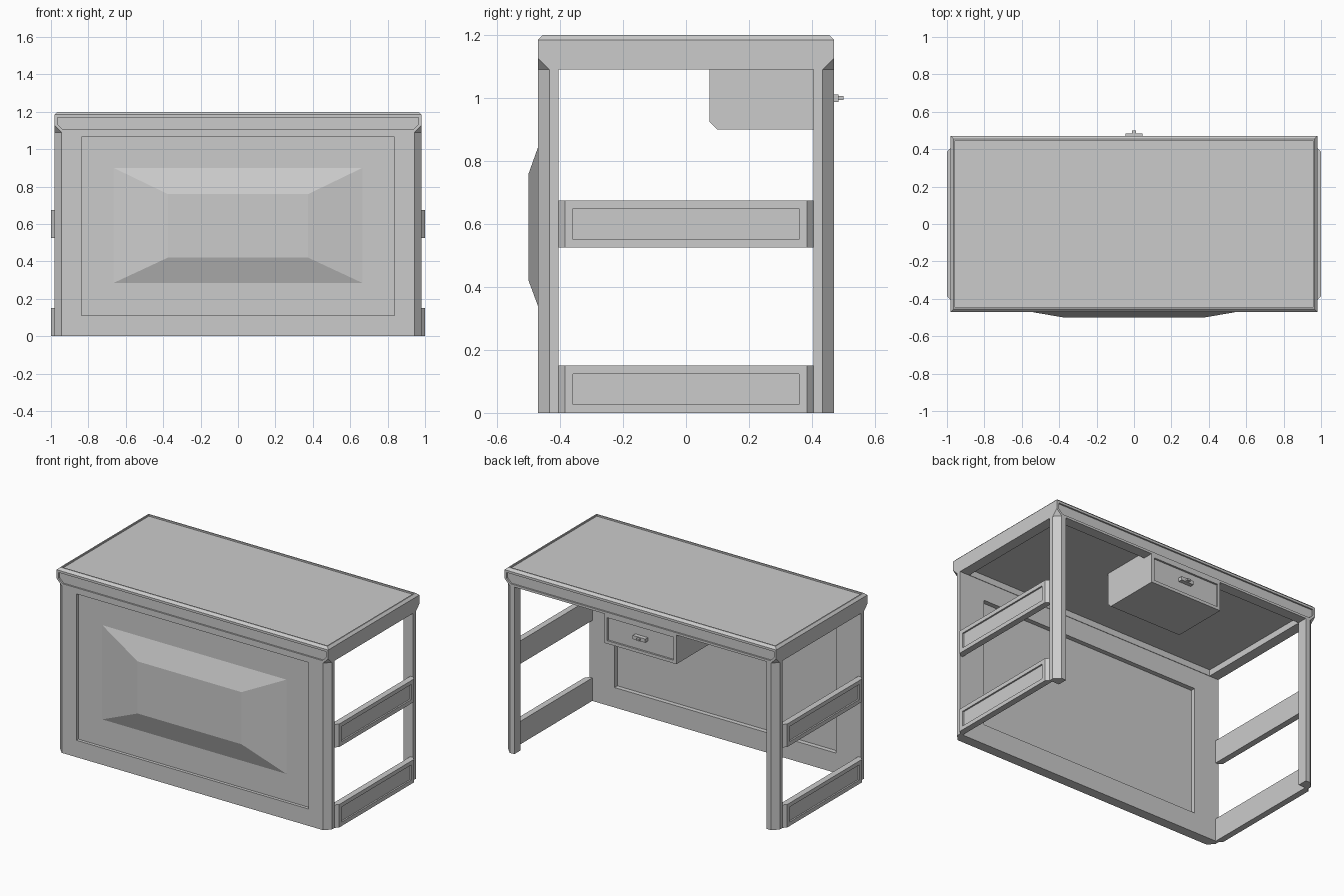
import bpy, bmesh
from mathutils import Vector

cube = bpy.data.objects.get("Cube")
if cube:
    bpy.data.objects.remove(cube, do_unlink=True)

grey = bpy.data.materials.new("light grey")
grey.use_nodes = True
grey.diffuse_color = (0.6, 0.6, 0.6, 1)
grey.node_tree.nodes["Principled BSDF"].inputs["Base Color"].default_value = (0.6, 0.6, 0.6, 1)

W, D, H = 0.98, 0.47, 1.09      # half width, half depth, height under the top
INNER_X, INNER_Y = 0.91, 0.405  # inner sides of the legs
CUT = 0.037                     # corner chamfer


def finish(bm, name):
    bmesh.ops.recalc_face_normals(bm, faces=bm.faces)
    mesh = bpy.data.meshes.new(name)
    bm.to_mesh(mesh)
    bm.free()
    mesh.materials.append(grey)
    obj = bpy.data.objects.new(name, mesh)
    bpy.context.collection.objects.link(obj)
    return obj


def prism(points, axis, low, high):
    """Extrude a 2D outline along an axis; the outline uses the other two axes in order."""
    bm = bmesh.new()
    others = [i for i in range(3) if i != axis]
    verts = []
    for p in points:
        co = [0, 0, 0]
        co[others[0]], co[others[1]], co[axis] = p[0], p[1], low
        verts.append(bm.verts.new(co))
    base = bm.faces.new(verts)
    top = bmesh.ops.extrude_face_region(bm, geom=[base], use_keep_orig=True)
    shift = Vector((0, 0, 0))
    shift[axis] = high - low
    moved = [g for g in top["geom"] if isinstance(g, bmesh.types.BMVert)]
    bmesh.ops.translate(bm, verts=moved, vec=shift)
    bmesh.ops.recalc_face_normals(bm, faces=bm.faces)
    return bm


def rect(a0, a1, b0, b1):
    return [(a0, b0), (a1, b0), (a1, b1), (a0, b1)]


def facing(bm, direction):
    """The biggest face turned towards a direction."""
    d = Vector(direction)
    return max((f for f in bm.faces if f.normal.dot(d) > 0.99), key=lambda f: f.calc_area())


def recess(bm, direction, border, depth, area=None):
    """Sink a panel with straight walls; area overrides its x and z limits."""
    face = facing(bm, direction)
    bmesh.ops.inset_individual(bm, faces=[face], thickness=border, use_even_offset=True)
    if area:
        x0, x1, z0, z1 = area
        mid = face.calc_center_median()
        for v in face.verts:
            v.co.x = x0 if v.co.x < mid.x else x1
            v.co.z = z0 if v.co.z < mid.z else z1
    shift = Vector(direction) * -depth
    bmesh.ops.inset_individual(bm, faces=[face], thickness=0)
    bmesh.ops.translate(bm, verts=list(face.verts), vec=shift)
    bm.normal_update()


# Table top: bevelled slab with clipped lower corners and sunken panels
bm = prism(rect(-W, W, -D, D), 2, H, 1.2)
rim = [e for e in bm.edges if all(v.co.z > 1.19 for v in e.verts)]
bmesh.ops.bevel(bm, geom=rim, offset=0.015, segments=1, affect='EDGES')
for sx in (-1, 1):
    for sy in (-1, 1):
        normal = Vector((sx, sy, -1))
        point = Vector((sx * W, sy * (D - CUT), H))
        cut = bmesh.ops.bisect_plane(bm, geom=bm.verts[:] + bm.edges[:] + bm.faces[:],
                                     plane_co=point, plane_no=normal, clear_outer=True)
        bmesh.ops.contextual_create(bm, geom=[g for g in cut["geom_cut"]
                                              if isinstance(g, bmesh.types.BMEdge)])
bmesh.ops.recalc_face_normals(bm, faces=bm.faces)
recess(bm, (0, 0, 1), 0.008, 0.01)
recess(bm, (0, -1, 0), 0.015, 0.01)
recess(bm, (0, 1, 0), 0.015, 0.01)
recess(bm, (0, 0, -1), 0.068, 0.04)
finish(bm, "table_top")

# Front panel with clipped corners, sunk on both sides
outline = [(-W, -INNER_Y), (-W, CUT - D), (CUT - W, -D),
           (W - CUT, -D), (W, CUT - D), (W, -INNER_Y)]
bm = prism(outline, 2, 0, H)
recess(bm, (0, -1, 0), 0.02, 0.02, (-0.838, 0.838, 0.11, 1.065))
recess(bm, (0, 1, 0), 0.02, 0.03, (-0.8, 0.8, 0.13, 0.965))
finish(bm, "front_panel")

# Raised truncated pyramid on the front
bm = prism(rect(-0.665, 0.665, 0.285, 0.9), 1, -0.45, -0.5)
for v in bm.verts:
    if v.co.y < -0.48:
        v.co.x = 0.375 if v.co.x > 0 else -0.375
        v.co.z = 0.76 if v.co.z > 0.5 else 0.42
finish(bm, "front_raised_panel")

# Back legs and side rails
for side, s in (("left", 1), ("right", -1)):
    leg = [(s * INNER_X, INNER_Y), (s * W, INNER_Y), (s * W, D - CUT),
           (s * (W - CUT), D), (s * INNER_X, D)]
    finish(prism(leg, 2, 0, H), "back_leg_" + side)
    for level, z in (("lower", 0), ("upper", 0.525)):
        rail = [(s * 0.96, -INNER_Y), (s * W, -INNER_Y), (s, -0.385),
                (s, 0.385), (s * W, INNER_Y), (s * 0.96, INNER_Y)]
        bm = prism(rail, 2, z, z + 0.15)
        recess(bm, (s, 0, 0), 0.026, 0.01)
        finish(bm, level + "_rail_" + side)

# Drawer with a clipped lower edge and a sunken face
side_outline = [(0.075, 1.13), (0.075, 0.925), (0.1, 0.9), (D, 0.9), (D, 1.09), (D - 0.06, 1.13)]
bm = prism(side_outline, 0, -0.26, 0.26)
recess(bm, (0, 1, 0), 0.02, 0.012)
finish(bm, "drawer")

# Drawer handle: plate, stem and grip
finish(prism(rect(-0.045, 0.045, 0.988, 1.012), 1, 0.458, 0.485), "handle_plate")
finish(prism(rect(-0.012, 0.012, 0.994, 1.006), 1, 0.485, 0.5), "handle_knob")
